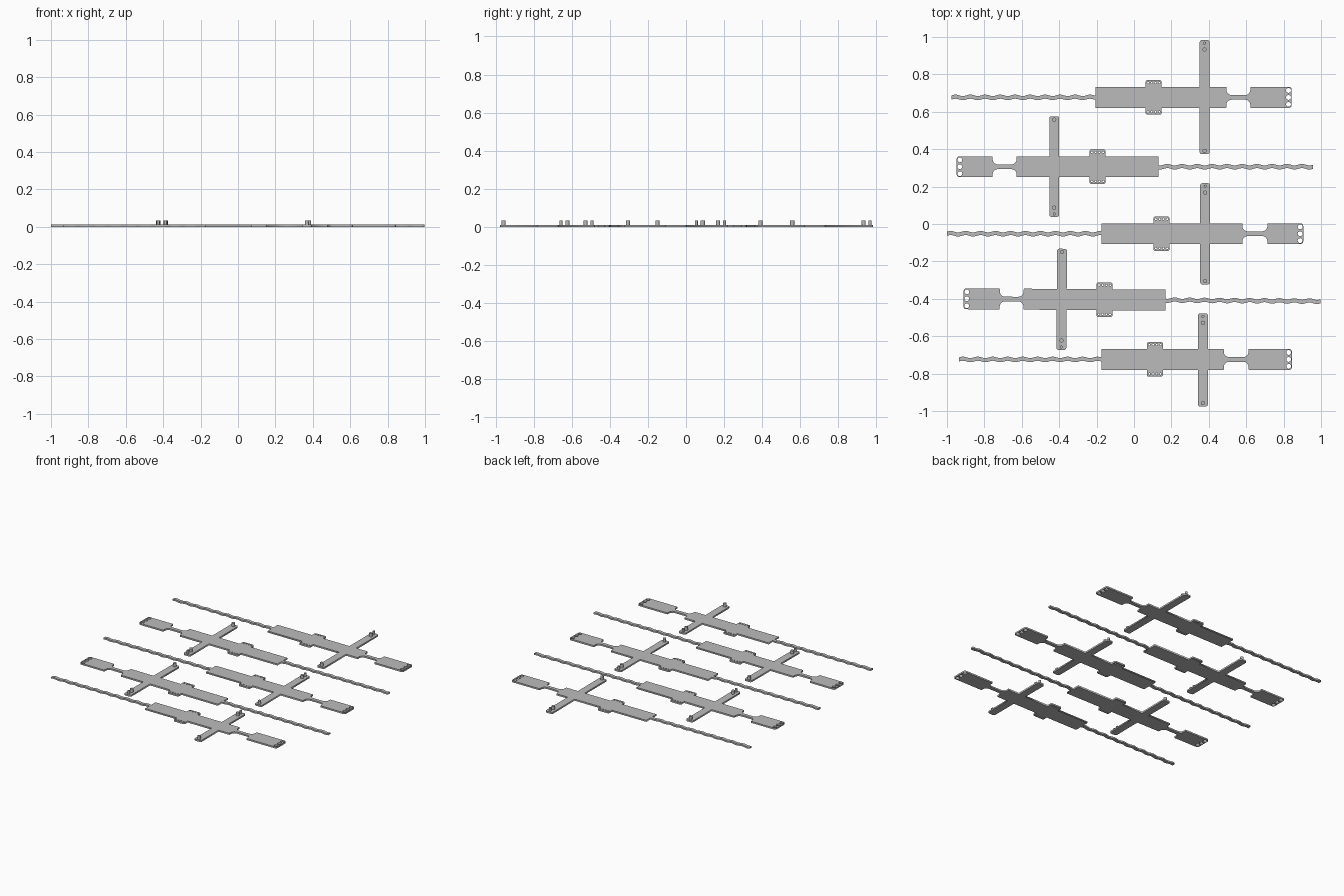
import bpy, math
from mathutils import Vector, Matrix

if "Cube" in bpy.data.objects:
    bpy.data.objects.remove(bpy.data.objects["Cube"])

THICK, PEG_TOP = 0.011, 0.034
HALF, NECK, TAB = 0.056, 0.0125, 0.092   # half widths of body, neck, side tabs

grey = bpy.data.materials.new("grey")
grey.diffuse_color = (0.5, 0.5, 0.5, 1)
grey.use_nodes = True
grey.node_tree.nodes["Principled BSDF"].inputs["Base Color"].default_value = grey.diffuse_color

# tail tip, body start, tab start, arm start, body end, paddle start, paddle tip,
# arm reach up / down, centre y, turn in radians
ROWS = [
    (-0.975, -0.205, 0.062, 0.351, 0.494, 0.622, 0.843, 0.306, 0.304, 0.677, 0.0),
    (-0.958, -0.131, 0.152, 0.400, 0.628, 0.756, 0.948, 0.268, 0.270, 0.306, math.pi),
    (-1.000, -0.174, 0.104, 0.354, 0.580, 0.713, 0.905, 0.270, 0.271, -0.052, 0.0),
    (-0.998, -0.168, 0.115, 0.360, 0.590, 0.718, 0.911, 0.270, 0.271, -0.406, math.pi - 0.007),
    (-0.935, -0.174, 0.069, 0.342, 0.480, 0.612, 0.844, 0.246, 0.252, -0.724, 0.0),
]


def rounded(corners):
    """Round each square corner (x, y, radius) with a short arc."""
    out, n = [], len(corners)
    for i, (x, y, r) in enumerate(corners):
        p = Vector((x, y))
        if r == 0:
            out.append(p)
            continue
        a = p + (Vector(corners[i - 1][:2]) - p).normalized() * r
        b = p + (Vector(corners[(i + 1) % n][:2]) - p).normalized() * r
        c = a + b - p
        for k in range(6):
            t = math.pi / 2 * k / 5
            out.append(c + (a - c) * math.cos(t) + (b - c) * math.sin(t))
    return out


def circle(x, y, r, n=16):
    return [Vector((x + r * math.cos(math.tau * k / n), y + r * math.sin(math.tau * k / n)))
            for k in range(n)]


def upper_edge(row, reach, side):
    tail, body, tab, arm, end, pad, tip = row[:7]
    # wavy tail
    steps = 76
    pts = []
    for k in range(steps + 1):
        x = tail + (body - tail) * k / steps
        wave = 0.004 * math.sin(math.tau * (x - tail) / 0.08)
        pts.append((x, side * 0.011 + wave, 0))
    # body, tab, cross arm, neck and paddle
    for x, y, r in [(body, HALF, 0), (tab, HALF, 0), (tab, TAB, 0.01),
                    (tab + 0.086, TAB, 0.01), (tab + 0.086, HALF, 0),
                    (arm, HALF, 0), (arm, reach, 0.012), (arm + 0.053, reach, 0.012),
                    (arm + 0.053, HALF, 0), (end, HALF, 0.004), (end, NECK, 0.028),
                    (pad, NECK, 0.028), (pad, HALF, 0.004), (tip, HALF, 0.014)]:
        pts.append((x, side * y, r))
    return pts


def plate(name, loops, matrix):
    curve = bpy.data.curves.new(name, 'CURVE')
    curve.dimensions, curve.fill_mode = '2D', 'BOTH'
    curve.extrude = THICK / 2
    for loop in loops:
        s = curve.splines.new('POLY')
        s.points.add(len(loop) - 1)
        for pt, co in zip(s.points, loop):
            pt.co = (co.x, co.y, 0, 1)
        s.use_cyclic_u = True
    ob = bpy.data.objects.new(name, curve)
    bpy.context.collection.objects.link(ob)
    ob.matrix_world = matrix @ Matrix.Translation((0, 0, THICK / 2))
    bpy.ops.object.select_all(action='DESELECT')
    ob.select_set(True)
    bpy.context.view_layer.objects.active = ob
    bpy.ops.object.convert(target='MESH')
    ob = bpy.context.object
    ob.data.materials.clear()
    ob.data.materials.append(grey)


def peg(name, x, y, r, matrix):
    low = THICK / 2
    bpy.ops.mesh.primitive_cylinder_add(vertices=16, radius=r, depth=PEG_TOP - low,
                                        location=matrix @ Vector((x, y, (PEG_TOP + low) / 2)))
    ob = bpy.context.object
    ob.name = name
    ob.data.materials.append(grey)
    bpy.ops.object.shade_smooth_by_angle()


for i, row in enumerate(ROWS, 1):
    tab, arm, tip, up, down, cy, turn = row[2], row[3], row[6], row[7], row[8], row[9], row[10]
    m = Matrix.Translation((0, cy, 0)) @ Matrix.Rotation(turn, 4, 'Z')
    # outline runs along the upper edge and back along the lower one
    loops = [rounded(upper_edge(row, up, 1) + upper_edge(row, down, -1)[::-1])]
    # three holes in the paddle tip
    loops += [circle(tip - 0.017, y, 0.013) for y in (-0.037, 0, 0.037)]
    # rows of small holes in the tabs
    for side in (1, -1):
        loops += [circle(tab + 0.013 + 0.02 * k, side * 0.078, 0.005, 10) for k in range(4)]
    plate(f"strap_plate_{i}", loops, m)
    # fastening pegs on the cross arm
    mid = arm + 0.0265
    peg(f"tip_peg_{i}", mid, up - 0.016, 0.008, m)
    peg(f"inner_peg_{i}", mid, up - 0.05, 0.011, m)
    peg(f"single_peg_{i}", mid, -down + 0.018, 0.011, m)
